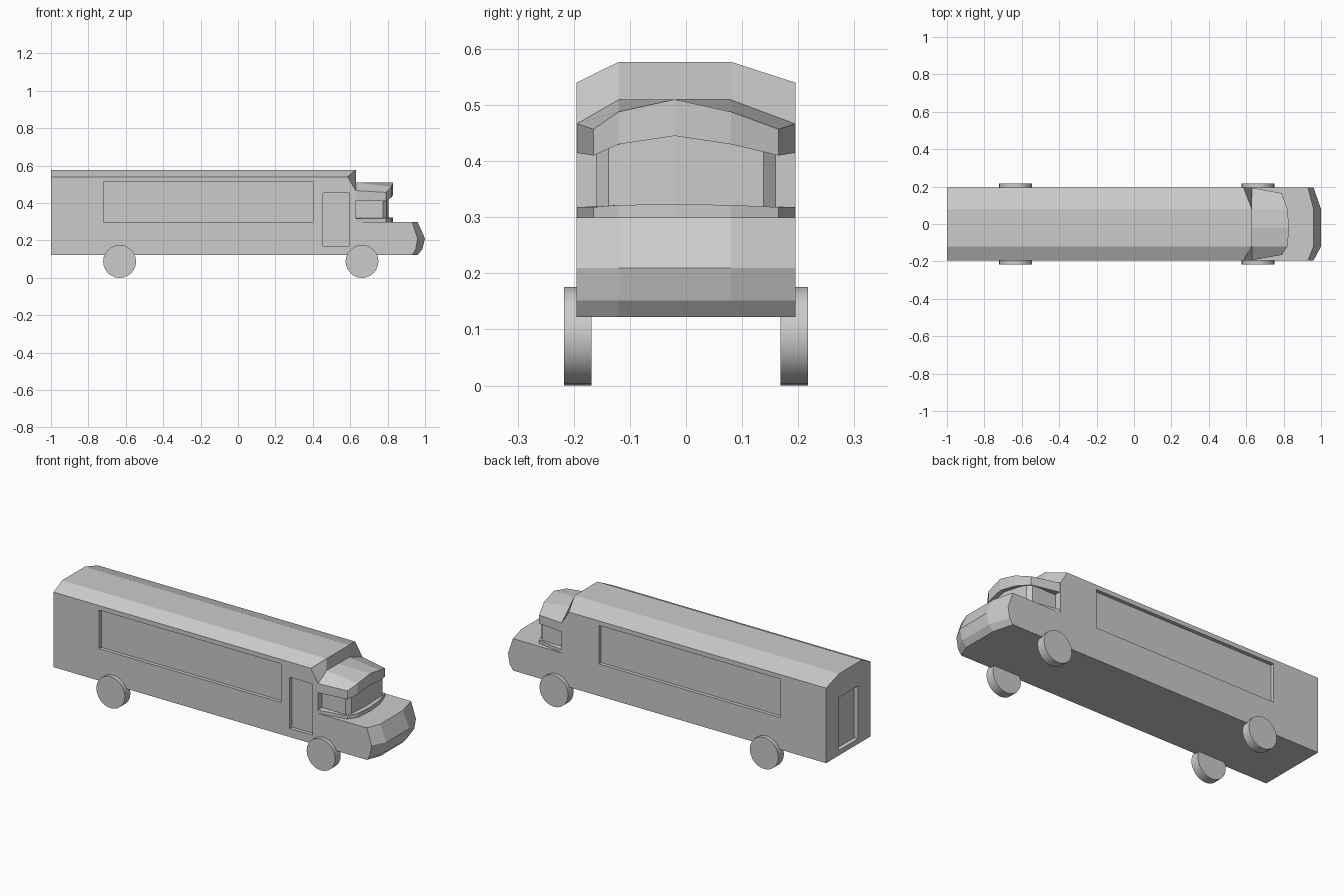
import bpy, bmesh, math

if "Cube" in bpy.data.objects:
    bpy.data.objects.remove(bpy.data.objects["Cube"])

Y = (-0.195, -0.12, -0.02, 0.08, 0.195)     # shared columns across the width


def row(x, z, y=Y):
    """Cross-width row of five points; x and z may be a number or five numbers."""
    x = x if isinstance(x, tuple) else (x,) * 5
    z = z if isinstance(z, tuple) else (z,) * 5
    return list(zip(x, y, z))


def shell(name, rows):
    """Solid made by wrapping rows into a closed loop and capping both sides."""
    bm = bmesh.new()
    grid = [[bm.verts.new(p) for p in r] for r in rows]
    n = len(grid)
    for i in range(n):
        a, b = grid[i], grid[(i + 1) % n]
        for j in range(4):
            bm.faces.new((a[j], a[j + 1], b[j + 1], b[j]))
    bm.faces.new([r[0] for r in grid])
    bm.faces.new([r[-1] for r in grid])
    bmesh.ops.recalc_face_normals(bm, faces=bm.faces)
    mesh = bpy.data.meshes.new(name)
    bm.to_mesh(mesh)
    bm.free()
    obj = bpy.data.objects.new(name, mesh)
    bpy.context.collection.objects.link(obj)
    return obj


def recess(obj, lo, hi):
    """Cut a box-shaped recess out of obj."""
    bpy.ops.mesh.primitive_cube_add(size=1, location=[(a + b) / 2 for a, b in zip(lo, hi)])
    cutter = bpy.context.object
    cutter.name = "recess_cutter"
    cutter.scale = [b - a for a, b in zip(lo, hi)]
    cutter.hide_render = True
    mod = obj.modifiers.new("recess", 'BOOLEAN')
    mod.operation, mod.solver, mod.object = 'DIFFERENCE', 'EXACT', cutter
    bpy.context.view_layer.objects.active = obj
    bpy.ops.object.modifier_apply(modifier=mod.name)
    bpy.data.objects.remove(cutter)


# Long passenger body with chamfered roof and notched front corners
roof_z = (0.54, 0.577, 0.577, 0.577, 0.54)
cab_z = (0.467, 0.51, 0.51, 0.51, 0.467)
body = shell("bus_body", [
    row(-1.0, 0.122),
    row(-1.0, roof_z),
    row((0.585, 0.63, 0.63, 0.63, 0.585), roof_z),
    row(0.63, cab_z),
    row(0.63, 0.122),
])

# Side window bands, passenger door on one side, rear door
for s in (-1, 1):
    ya, yb = sorted((s * 0.175, s * 0.25))
    recess(body, (-0.72, ya, 0.30), (0.40, yb, 0.515))
recess(body, (0.455, -0.25, 0.17), (0.595, -0.175, 0.455))
recess(body, (-1.1, -0.086, 0.15), (-0.975, 0.086, 0.445))

# Rounded nose and hood
nose = [(0.96, 0.93, 0.30), (1.0, 0.96, 0.21), (0.985, 0.95, 0.152), (0.96, 0.93, 0.122)]
shell("hood", [row(0.625, 0.122), row(0.625, 0.30)] +
      [row((s, c, c, c, s), z) for c, s, z in nose])

# Cab roof overhanging the windscreen
front_x = (0.79, 0.82, 0.83, 0.82, 0.79)
front_y = (-0.165, -0.12, -0.02, 0.08, 0.165)
shell("cab_roof", [
    row(0.625, cab_z),
    row(front_x, (0.457, 0.488, 0.51, 0.488, 0.457), front_y),
    row(front_x, (0.41, 0.43, 0.445, 0.43, 0.41), front_y),
    row(0.625, (0.415, 0.43, 0.445, 0.43, 0.415)),
])

# Recessed cab glass under the roof
glass_y = (-0.16, -0.138, -0.02, 0.138, 0.16)
glass_x = (0.775, 0.795, 0.805, 0.795, 0.775)
glass_z = (0.415, 0.425, 0.455, 0.425, 0.415)
shell("cab_glass", [
    row(0.625, glass_z, glass_y),
    row(glass_x, glass_z, glass_y),
    row(glass_x, 0.30, glass_y),
    row(0.625, 0.30, glass_y),
])

# Sill below the cab glass
sill_z = (0.318, 0.322, 0.323, 0.322, 0.318)
shell("windscreen_sill", [
    row(0.625, sill_z),
    row(front_x, sill_z, front_y),
    row(front_x, 0.295, front_y),
    row(0.625, 0.295),
])

# Wheels
for label, x in (("rear", -0.633), ("front", 0.663)):
    for side, s in (("right", -1), ("left", 1)):
        bpy.ops.mesh.primitive_cylinder_add(vertices=24, radius=0.088, depth=0.049,
                                            location=(x, s * 0.1925, 0.088),
                                            rotation=(math.pi / 2, 0, 0))
        wheel = bpy.context.object
        wheel.name = f"{label}_{side}_wheel"
        bpy.ops.object.shade_smooth_by_angle(angle=math.radians(30))
